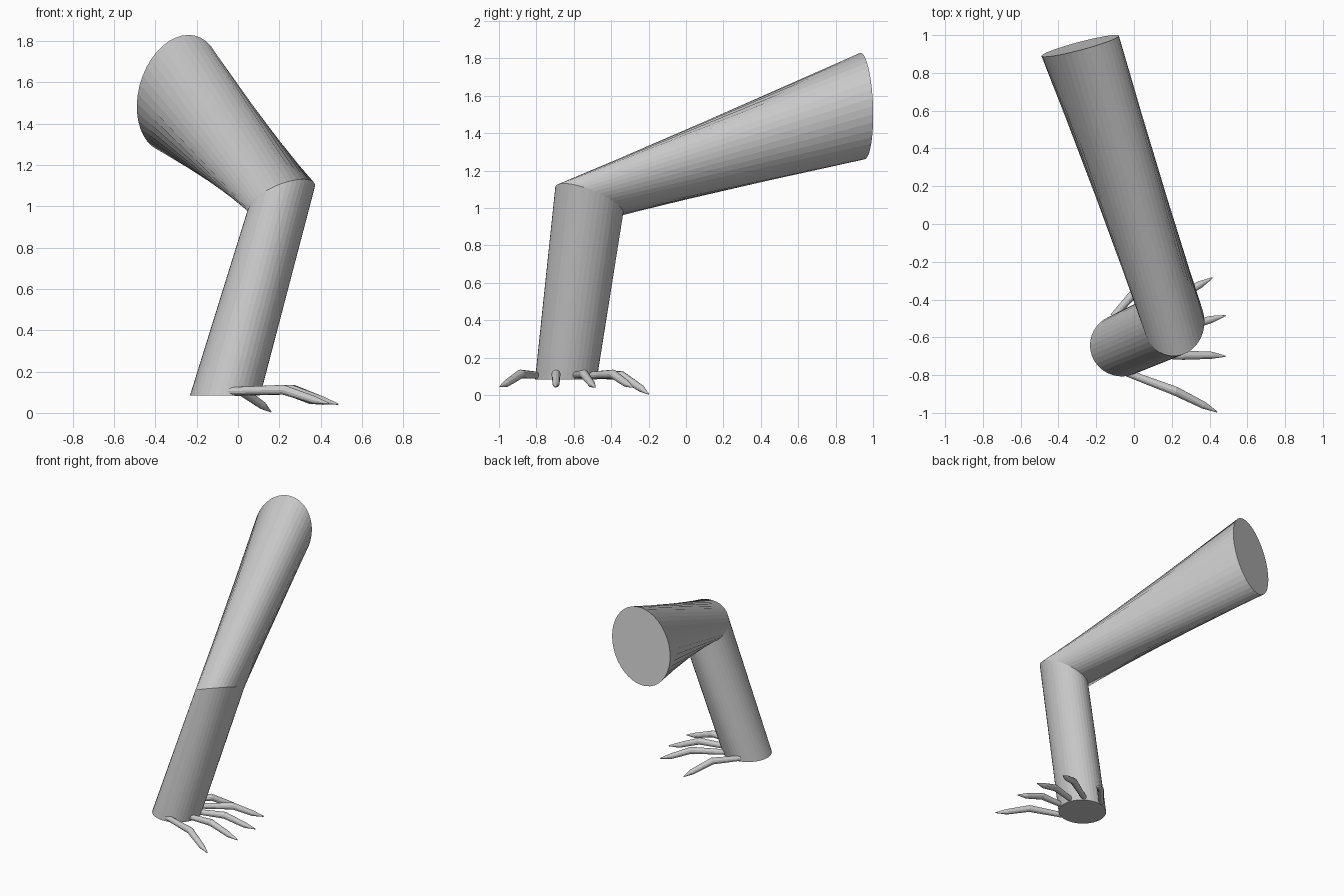
import bpy
import bmesh
from math import sin, cos, pi
from mathutils import Vector

cube = bpy.data.objects.get("Cube")
if cube:
    bpy.data.objects.remove(cube, do_unlink=True)

grey = bpy.data.materials.new("plain grey")
grey.use_nodes = True
COLOUR = (0.6, 0.6, 0.6, 1)
grey.diffuse_color = COLOUR
grey.node_tree.nodes["Principled BSDF"].inputs["Base Color"].default_value = COLOUR


def ring(centre, u, v, sides):
    """Elliptical cross-section from a centre and two half axes."""
    c, u, v = Vector(centre), Vector(u), Vector(v)
    return [c + u * cos(2 * pi * i / sides) + v * sin(2 * pi * i / sides)
            for i in range(sides)]


def loft(name, rings):
    """Skin a list of cross-sections and cap both ends."""
    bm = bmesh.new()
    loops = [[bm.verts.new(p) for p in r] for r in rings]
    n = len(loops[0])
    for a, b in zip(loops, loops[1:]):
        for i in range(n):
            j = (i + 1) % n
            bm.faces.new((a[i], a[j], b[j], b[i]))
    bm.faces.new(loops[0])
    bm.faces.new(loops[-1])
    bmesh.ops.recalc_face_normals(bm, faces=bm.faces)
    mesh = bpy.data.meshes.new(name)
    bm.to_mesh(mesh)
    bm.free()
    mesh.materials.append(grey)
    obj = bpy.data.objects.new(name, mesh)
    bpy.context.collection.objects.link(obj)
    return obj


def toe(name, points, radii):
    """Tapered tube along a bent path."""
    pts = [Vector(p) for p in points]
    rings = []
    for i, (p, r) in enumerate(zip(pts, radii)):
        d = (pts[min(i + 1, len(pts) - 1)] - pts[max(i - 1, 0)]).normalized()
        side = d.cross(Vector((0, 0, 1))).normalized()
        rings.append(ring(p, side * r, side.cross(d) * r, 12))
    return loft(name, rings)


# Bent leg: hip cap, slanted knee ring, flat ankle
SIDES = 40
hip = ring((-0.285, 0.943, 1.545), (0.2, 0.057, 0), (0.045, -0.01, 0.285), SIDES)
knee = ring((0.211, -0.517, 1.043), (0.162, 0, 0.058), (0, -0.182, 0.067), SIDES)
ankle = ring((-0.063, -0.642, 0.083), (0.17, 0, 0), (0, -0.165, 0), SIDES)
loft("bent_leg", [hip, knee, ankle])

# Five toes: root, knuckle, claw base, tip
RADII = (0.018, 0.024, 0.019, 0.003)
toes = {
    "outer_front_toe": ((-0.06, -0.78, 0.105), (0.22, -0.885, 0.112), (0.37, -0.96, 0.062), (0.44, -0.995, 0.045)),
    "front_toe": ((0.05, -0.69, 0.105), (0.26, -0.695, 0.112), (0.41, -0.695, 0.06), (0.485, -0.7, 0.042)),
    "middle_toe": ((0.05, -0.6, 0.105), (0.27, -0.545, 0.112), (0.41, -0.505, 0.06), (0.485, -0.485, 0.042)),
    "back_toe": ((0.0, -0.53, 0.105), (0.23, -0.39, 0.112), (0.35, -0.32, 0.062), (0.415, -0.285, 0.042)),
    "outer_back_toe": ((-0.11, -0.49, 0.105), (0.02, -0.345, 0.105), (0.12, -0.24, 0.035), (0.16, -0.2, 0.005)),
}
for toe_name, path in toes.items():
    toe(toe_name, path, RADII)
